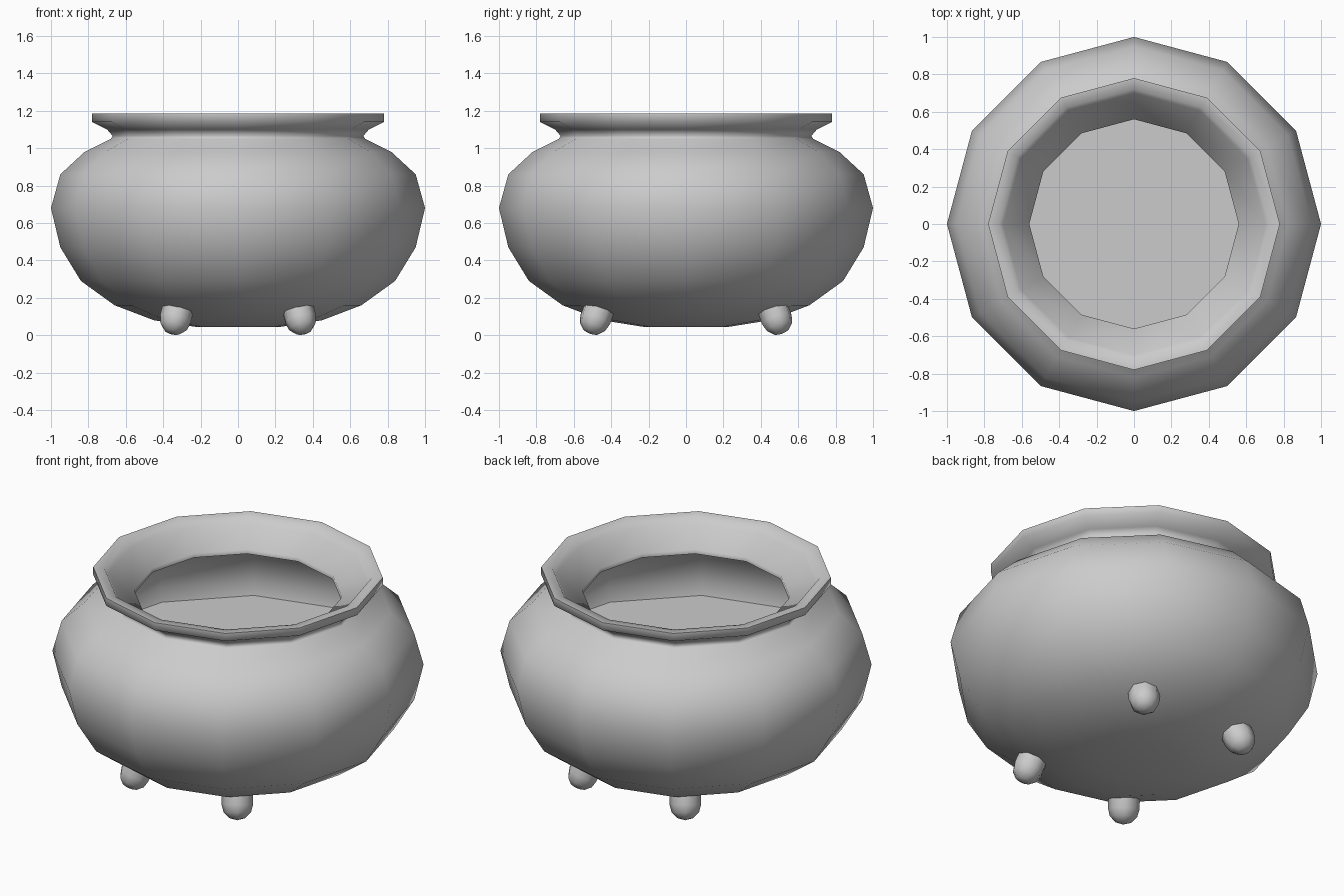
import bpy, bmesh, math
from mathutils import Vector

if "Cube" in bpy.data.objects:
    bpy.data.objects.remove(bpy.data.objects["Cube"])


def lathe(name, profile, sides, angle=60):
    """Spin an (r, z) profile around z; r = 0 points become poles."""
    bm = bmesh.new()
    rings = []
    for r, z in profile:
        if r == 0:
            rings.append([bm.verts.new((0, 0, z))])
        else:
            rings.append([bm.verts.new((r * math.cos(2 * math.pi * i / sides),
                                        r * math.sin(2 * math.pi * i / sides), z))
                          for i in range(sides)])
    for a, b in zip(rings, rings[1:]):
        for i in range(sides):
            j = (i + 1) % sides
            if len(a) == 1:
                bm.faces.new((a[0], b[j], b[i]))
            elif len(b) == 1:
                bm.faces.new((a[i], a[j], b[0]))
            else:
                bm.faces.new((a[i], a[j], b[j], b[i]))
    mesh = bpy.data.meshes.new(name)
    bm.to_mesh(mesh)
    bm.free()
    obj = bpy.data.objects.new(name, mesh)
    bpy.context.collection.objects.link(obj)
    bpy.ops.object.select_all(action='DESELECT')
    obj.select_set(True)
    bpy.context.view_layer.objects.active = obj
    bpy.ops.object.shade_smooth_by_angle(angle=math.radians(angle))
    return obj


# Pot: outer belly, neck, flared rim, sloping inner ledge and inner wall
lathe("pot", [
    (0, .045), (.23, .045), (.45, .08), (.66, .16), (.84, .29), (.95, .47),
    (1, .68), (.95, .86), (.82, .98), (.68, 1.05), (.67, 1.065), (.70, 1.10),
    (.78, 1.14), (.78, 1.185), (.72, 1.18), (.70, 1.145), (.56, 1.06),
    (.56, 1.035), (.66, 1.02), (.80, .96), (.93, .85), (.98, .68), (.965, .60)], 12, 80)

# Contents: flat surface filling the pot
lathe("contents", [(.965, .60), (0, .60)], 12)

# Four stubby round-ended feet, splayed outward
r = .085
foot_profile = [(0, -r)] + [(r * math.sin(t), -r * math.cos(t))
                            for t in map(math.radians, (30, 60, 90))]
foot_profile += [(r, .1), (0, .1)]
for label, sx, sy in (("front_left", -1, -1), ("front_right", 1, -1),
                      ("back_left", -1, 1), ("back_right", 1, 1)):
    foot = lathe(label + "_foot", foot_profile, 8)
    foot.location = (.335 * sx, .485 * sy, r)
    foot.rotation_euler = Vector((-.25 * sx, -.36 * sy, 1)).to_track_quat('Z', 'Y').to_euler()
